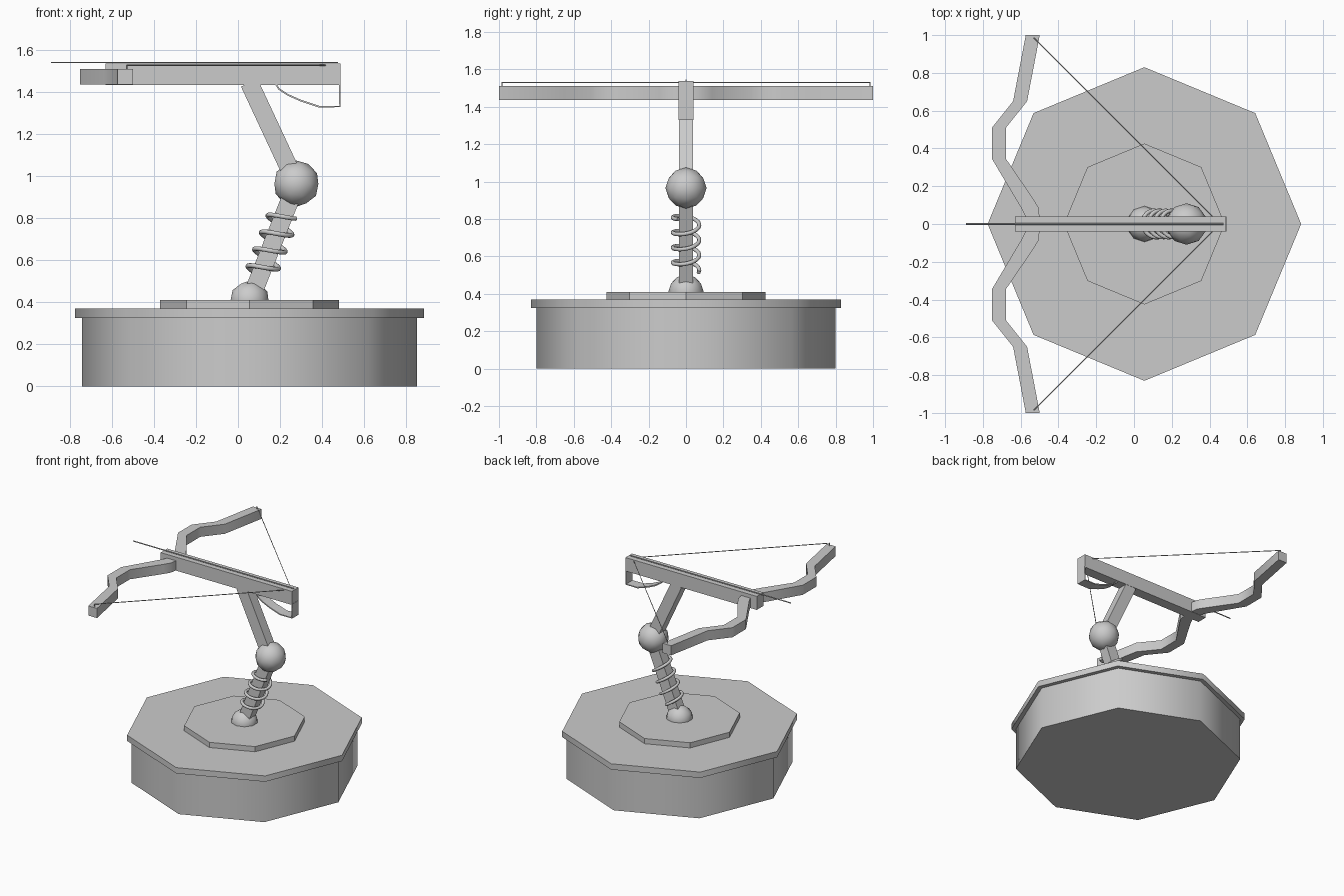
import bpy, bmesh, math
from mathutils import Vector

cube = bpy.data.objects.get("Cube")
if cube:
    bpy.data.objects.remove(cube, do_unlink=True)

grey = bpy.data.materials.new("plain grey")
grey.use_nodes = True
tone = (0.6, 0.6, 0.6, 1)
grey.diffuse_color = tone
grey.node_tree.nodes["Principled BSDF"].inputs["Base Color"].default_value = tone

BASE_X = 0.055
KNEE = Vector((0.278, 0, 0.965))
FOOT = Vector((0.062, 0, 0.42))


def finish(name, bm, smooth=0):
    """Turn a bmesh into a grey object, smooth below the given angle."""
    bmesh.ops.recalc_face_normals(bm, faces=bm.faces)
    mesh = bpy.data.meshes.new(name)
    bm.to_mesh(mesh)
    bm.free()
    mesh.materials.append(grey)
    obj = bpy.data.objects.new(name, mesh)
    bpy.context.collection.objects.link(obj)
    if smooth:
        bpy.ops.object.select_all(action='DESELECT')
        obj.select_set(True)
        bpy.context.view_layer.objects.active = obj
        bpy.ops.object.shade_smooth_by_angle(angle=math.radians(smooth))
    return obj


def octagon(name, radius, z0, z1, smooth=0):
    bm = bmesh.new()
    ring = [bm.verts.new((BASE_X + radius * math.cos(i * math.pi / 4),
                          radius * math.sin(i * math.pi / 4), z0)) for i in range(8)]
    face = bm.faces.new(ring)
    top = bmesh.ops.extrude_face_region(bm, geom=[face], use_keep_orig=True)["geom"]
    bmesh.ops.translate(bm, vec=(0, 0, z1 - z0),
                        verts=[v for v in top if isinstance(v, bmesh.types.BMVert)])
    return finish(name, bm, smooth)


def ball(name, centre, radius):
    bm = bmesh.new()
    bmesh.ops.create_icosphere(bm, subdivisions=2, radius=radius)
    bmesh.ops.translate(bm, vec=centre, verts=bm.verts)
    return finish(name, bm, 60)


def ribbon(name, stations, smooth=0):
    """Loft through four-cornered sections and cap both ends."""
    bm = bmesh.new()
    rings = [[bm.verts.new(c) for c in s] for s in stations]
    for a, b in zip(rings, rings[1:]):
        for i in range(4):
            j = (i + 1) % 4
            bm.faces.new((a[i], a[j], b[j], b[i]))
    bm.faces.new(rings[0])
    bm.faces.new(rings[-1])
    return finish(name, bm, smooth)


def bar(name, start, end, width, depth):
    """Square bar lying in the plane y = 0."""
    side = (end - start).cross(Vector((0, 1, 0))).normalized() * width / 2
    y = Vector((0, depth / 2, 0))
    return ribbon(name, [[p - side - y, p + side - y, p + side + y, p - side + y]
                         for p in (start, end)])


def wire(name, points, radius, sides):
    """Round tube along a path, turned into a mesh."""
    curve = bpy.data.curves.new(name, 'CURVE')
    curve.dimensions = '3D'
    curve.bevel_depth = radius
    curve.bevel_resolution = sides
    curve.use_fill_caps = True
    spline = curve.splines.new('POLY')
    spline.points.add(len(points) - 1)
    for p, co in zip(spline.points, points):
        p.co = (*co, 1)
    curve.materials.append(grey)
    obj = bpy.data.objects.new(name, curve)
    bpy.context.collection.objects.link(obj)
    return obj


# Pedestal
octagon("pedestal", 0.798, 0, 0.33, 50)
octagon("pedestal_lip", 0.83, 0.325, 0.37, 50)
octagon("mount_plate", 0.426, 0.365, 0.41)

# Jointed stand
ball("foot_joint", (BASE_X, 0, 0.408), 0.095)
ball("knee_joint", KNEE, 0.11)
bar("lower_leg", FOOT, KNEE, 0.087, 0.076)
bar("upper_leg", KNEE, Vector((0.054, 0, 1.445)), 0.087, 0.076)

# Coil spring around the lower leg
axis = (KNEE - FOOT).normalized()
across = Vector((0, 1, 0)).cross(axis)
turns, steps = 3.7, 90
coil = []
for i in range(steps + 1):
    t = i / steps
    a = 0.4 * math.pi + t * turns * math.tau
    coil.append(FOOT + axis * (0.11 + 0.32 * t)
                + 0.071 * (across * math.cos(a) + Vector((0, 1, 0)) * math.sin(a)))
wire("spring", coil, 0.011, 2)

# Stock with bent trigger guard
bar("stock", Vector((-0.63, 0, 1.486)), Vector((0.487, 0, 1.486)), 0.104, 0.08)
guard = [(0.18, 1.44), (0.195, 1.416), (0.235, 1.389), (0.30, 1.36),
         (0.385, 1.332), (0.485, 1.332), (0.485, 1.44)]
path = [Vector((x, 0, z)) for x, z in guard]
sections = []
for i, p in enumerate(path):
    before = (p - path[max(i - 1, 0)]).normalized()
    after = (path[min(i + 1, len(path) - 1)] - p).normalized()
    n = (before + after).cross(Vector((0, 1, 0))).normalized() * 0.004
    y = Vector((0, 0.039, 0))
    sections.append([p - n - y, p + n - y, p + n + y, p - n + y])
ribbon("trigger_guard", sections)

# Recurved bow limbs: y, front edge x, rear edge x
limb = [(0, -0.57, -0.50), (0.04, -0.575, -0.50), (0.09, -0.60, -0.507),
        (0.14, -0.63, -0.538), (0.345, -0.752, -0.678), (0.51, -0.752, -0.678),
        (0.65, -0.64, -0.566), (1, -0.573, -0.499)]
for name, s in (("left_limb", -1), ("right_limb", 1)):
    ribbon(name.replace("left", "front").replace("right", "back"),
           [[(f, s * y, 1.436), (r, s * y, 1.436), (r, s * y, 1.51), (f, s * y, 1.51)]
            for y, f, r in limb], 40)

# Bowstring and bolt
wire("bowstring", [(-0.53, -0.985, 1.529), (0.455, 0, 1.529), (-0.53, 0.985, 1.529)], 0.003, 1)
for s in (-1, 1):
    wire("string_peg", [(-0.53, s * 0.985, 1.50), (-0.53, s * 0.985, 1.531)], 0.003, 1)
wire("bolt", [(-0.89, 0, 1.542), (0.475, 0, 1.542)], 0.004, 1)
